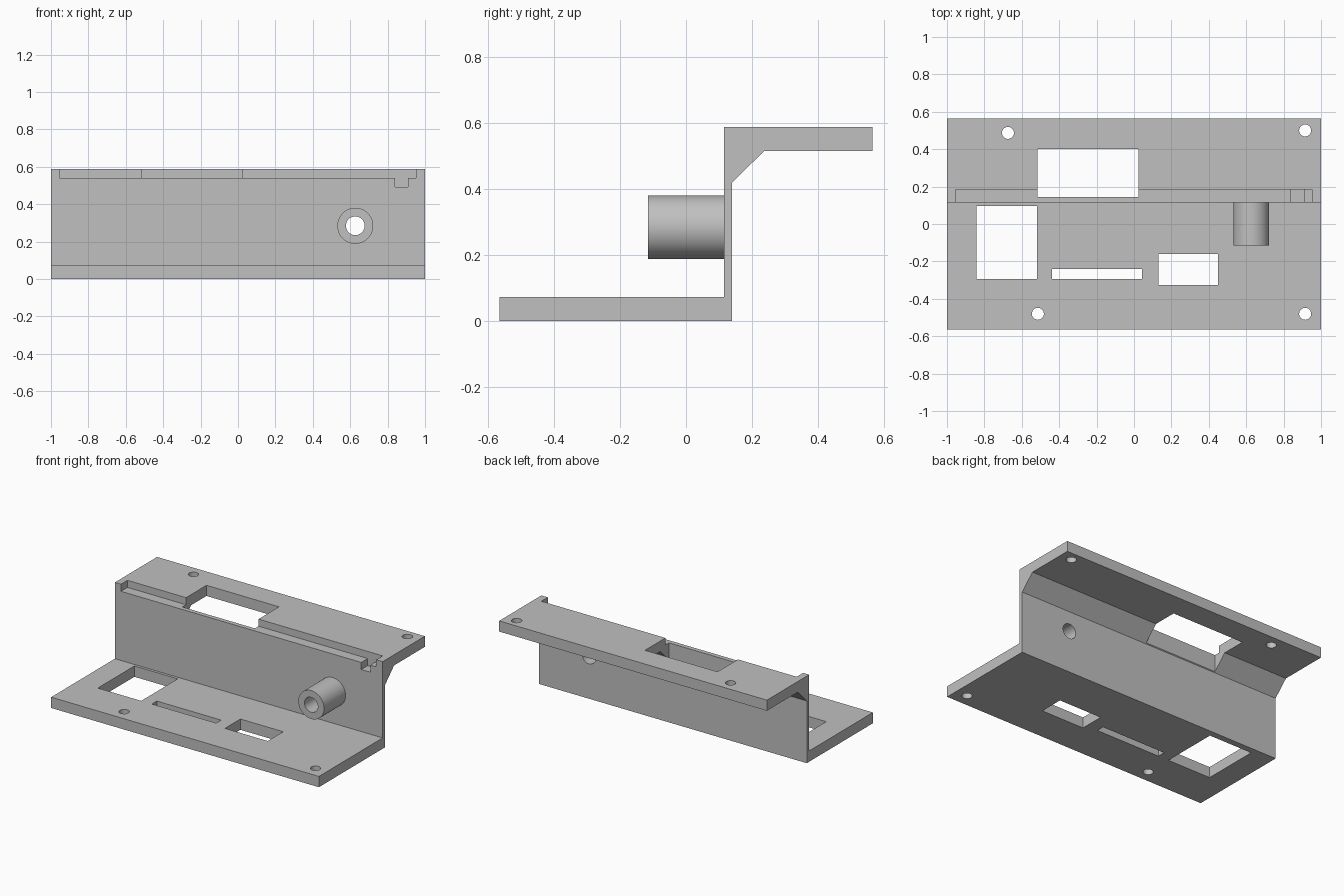
import bpy
import bmesh
import math
from mathutils import Matrix, Vector

cube = bpy.data.objects.get("Cube")
if cube:
    bpy.data.objects.remove(cube, do_unlink=True)

grey = bpy.data.materials.new("plain grey")
grey.use_nodes = True
colour = (0.53, 0.53, 0.53, 1)
grey.diffuse_color = colour
grey.node_tree.nodes["Principled BSDF"].inputs["Base Color"].default_value = colour


def make_object(name, bm):
    bmesh.ops.recalc_face_normals(bm, faces=bm.faces)
    mesh = bpy.data.meshes.new(name)
    bm.to_mesh(mesh)
    bm.free()
    mesh.materials.append(grey)
    obj = bpy.data.objects.new(name, mesh)
    bpy.context.collection.objects.link(obj)
    return obj


def box(name, x, y, z):
    bm = bmesh.new()
    bmesh.ops.create_cube(bm, size=1)
    for v in bm.verts:
        v.co = Vector([(r[0] + r[1]) / 2 + c * (r[1] - r[0])
                       for c, r in zip(v.co, (x, y, z))])
    return make_object(name, bm)


def cylinder(name, radius, depth, centre, along_y=False, sides=48):
    bm = bmesh.new()
    turn = Matrix.Rotation(math.pi / 2 if along_y else 0, 4, "X")
    bmesh.ops.create_cone(bm, cap_ends=True, segments=sides, radius1=radius,
                          radius2=radius, depth=depth,
                          matrix=Matrix.Translation(centre) @ turn)
    return make_object(name, bm)


def combine(target, tool, operation):
    mod = target.modifiers.new(tool.name, "BOOLEAN")
    mod.operation, mod.solver, mod.object = operation, "EXACT", tool
    bpy.context.view_layer.objects.active = target
    bpy.ops.object.modifier_apply(modifier=mod.name)
    bpy.data.objects.remove(tool, do_unlink=True)


# Stepped bracket: base, upright wall, gusset and top shelf in one profile
profile = [(-0.565, 0), (0.14, 0), (0.14, 0.42), (0.237, 0.516), (0.565, 0.516),
           (0.565, 0.588), (0.115, 0.588), (0.115, 0.073), (-0.565, 0.073)]
bm = bmesh.new()
face = bm.faces.new([bm.verts.new((-1, y, z)) for y, z in profile])
side = bmesh.ops.extrude_face_region(bm, geom=[face])["geom"]
bmesh.ops.translate(bm, vec=(2, 0, 0),
                    verts=[g for g in side if isinstance(g, bmesh.types.BMVert)])
bracket = make_object("stepped_bracket", bm)

# Spindle tube on the wall, bored right through
tube_x, tube_z = 0.627, 0.285
combine(bracket, cylinder("spindle_tube", 0.096, 0.24, (tube_x, 0.005, tube_z), True, 64), "UNION")
combine(bracket, cylinder("spindle_bore", 0.05, 0.6, (tube_x, 0, tube_z), True), "DIFFERENCE")

# Rectangular openings, ledge along the top front edge and its small notch
base, shelf = (-0.1, 0.2), (0.3, 0.7)
openings = [
    ("base_square_opening", (-0.842, -0.518), (-0.293, 0.097), base),
    ("base_slot", (-0.438, 0.042), (-0.293, -0.24), base),
    ("base_small_opening", (0.13, 0.45), (-0.325, -0.16), base),
    ("shelf_opening", (-0.517, 0.025), (0.145, 0.402), shelf),
    ("front_ledge", (-0.955, 0.952), (0.05, 0.184), (0.54, 0.7)),
    ("ledge_notch", (0.84, 0.908), (0.05, 0.184), (0.492, 0.6)),
]
for opening in openings:
    combine(bracket, box(*opening), "DIFFERENCE")

# Screw holes
for x, y, z in [(-0.674, 0.487, 0.55), (0.915, 0.5, 0.55),
                (-0.514, -0.48, 0.04), (0.915, -0.48, 0.04)]:
    combine(bracket, cylinder("screw_hole", 0.032, 0.3, (x, y, z), sides=32), "DIFFERENCE")

bracket.select_set(True)
bpy.context.view_layer.objects.active = bracket
bpy.ops.object.shade_smooth_by_angle(angle=math.radians(30))
